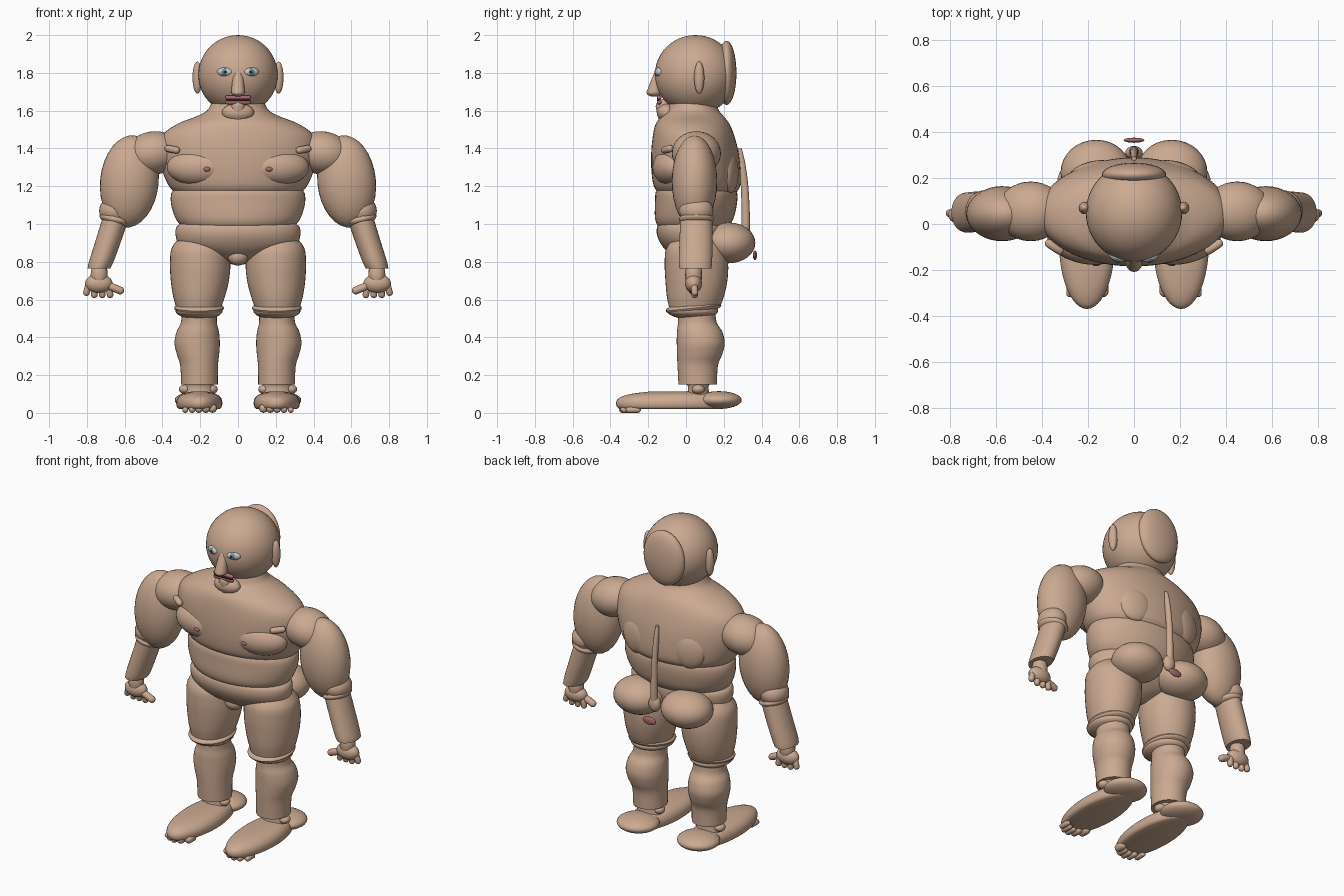
import bpy, bmesh, math
from mathutils import Vector, Matrix


def material(name, r, g, b):
    m = bpy.data.materials.new(name)
    m.diffuse_color = (r, g, b, 1)
    return m


SKIN = material("skin", 0.60, 0.40, 0.285)
PINK = material("pink", 0.42, 0.14, 0.16)
WHITE = material("eye_white", 0.85, 0.87, 0.88)
BLUE = material("iris_blue", 0.10, 0.30, 0.42)
DARK = material("dark", 0.02, 0.02, 0.02)


def finish(name, bm, mat):
    bmesh.ops.recalc_face_normals(bm, faces=bm.faces)
    me = bpy.data.meshes.new(name)
    bm.to_mesh(me)
    bm.free()
    me.materials.append(mat)
    ob = bpy.data.objects.new(name, me)
    bpy.context.collection.objects.link(ob)
    bpy.context.view_layer.objects.active = ob
    bpy.ops.object.select_all(action='DESELECT')
    ob.select_set(True)
    bpy.ops.object.shade_smooth_by_angle(angle=math.radians(40))
    return ob


def ball(name, c, r, mat=SKIN, rot=(0, 0, 0), seg=32):
    """Ellipsoid with centre c, radii r, rotated by degrees."""
    bm = bmesh.new()
    bmesh.ops.create_uvsphere(bm, u_segments=seg, v_segments=seg // 2, radius=1)
    m = Matrix.Translation(c)
    for axis, a in zip("XYZ", rot):
        m = m @ Matrix.Rotation(math.radians(a), 4, axis)
    bm.transform(m @ Matrix.Diagonal((*r, 1)))
    return finish(name, bm, mat)


def spline(pts, steps):
    """Catmull-Rom interpolation of tuples."""
    pts = [Vector(p) for p in pts]
    out = []
    for i in range(len(pts) - 1):
        p0, p1, p2, p3 = (pts[max(i - 1, 0)], pts[i], pts[i + 1], pts[min(i + 2, len(pts) - 1)])
        for k in range(steps):
            t = k / steps
            out.append(0.5 * (2 * p1 + (p2 - p0) * t + (2 * p0 - 5 * p1 + 4 * p2 - p3) * t * t
                              + (3 * p1 - p0 - 3 * p2 + p3) * t ** 3))
    return out + [pts[-1]]


def loft(name, rings, mat=SKIN, s=1, steps=5, seg=40):
    """Stacked oval rings (z, centre x, centre y, radius x, radius y), capped."""
    bm = bmesh.new()
    loops = []
    for z, cx, cy, rx, ry in spline(rings, steps):
        loops.append([bm.verts.new((s * cx + rx * math.cos(a), cy + ry * math.sin(a), z))
                      for a in (2 * math.pi * i / seg for i in range(seg))])
    for a, b in zip(loops, loops[1:]):
        for i in range(seg):
            j = (i + 1) % seg
            bm.faces.new((a[i], a[j], b[j], b[i]))
    bm.faces.new(loops[0])
    bm.faces.new(loops[-1])
    return finish(name, bm, mat)


def limb(name, a, b, r, mat=SKIN):
    """Rounded capsule-like ellipsoid from a to b."""
    a, b = Vector(a), Vector(b)
    bm = bmesh.new()
    bmesh.ops.create_uvsphere(bm, u_segments=16, v_segments=12, radius=r)
    h = (b - a).length / 2 - r
    for v in bm.verts:
        v.co.z += h if v.co.z > 0.001 else -h if v.co.z < -0.001 else 0
    q = (b - a).to_track_quat('Z', 'Y').to_matrix().to_4x4()
    bm.transform(Matrix.Translation((a + b) / 2) @ q)
    return finish(name, bm, mat)


# head and face
ball("head", (0, 0.05, 1.79), (0.21, 0.215, 0.21), seg=48)
ball("back_of_head", (0, 0.215, 1.80), (0.14, 0.052, 0.17))
loft("nose", [(1.675, 0, -0.165, 0.012, 0.02), (1.69, 0, -0.17, 0.034, 0.038),
              (1.72, 0, -0.165, 0.034, 0.036), (1.78, 0, -0.152, 0.026, 0.025),
              (1.82, 0, -0.145, 0.012, 0.012)], seg=20)
ball("chin", (0, -0.105, 1.59), (0.085, 0.05, 0.05))
limb("chin_tip", (0, -0.1, 1.535), (0, -0.13, 1.66), 0.04)
for part, z in (("upper_lip", 1.669), ("lower_lip", 1.645)):
    limb(part, (-0.068, -0.142, z), (0.068, -0.142, z), 0.0125, PINK)
limb("mouth_line", (-0.064, -0.146, 1.657), (0.064, -0.146, 1.657), 0.009, DARK)

# torso: chest, waist and pelvis
loft("chest", [(1.64, 0, 0.035, 0.14, 0.125), (1.60, 0, 0.035, 0.165, 0.14),
               (1.57, 0, 0.035, 0.22, 0.165), (1.53, 0, 0.035, 0.32, 0.195),
               (1.47, 0, 0.04, 0.40, 0.215), (1.38, 0, 0.047, 0.42, 0.231),
               (1.28, 0, 0.053, 0.40, 0.236), (1.20, 0, 0.058, 0.365, 0.228),
               (1.16, 0, 0.06, 0.325, 0.2)], seg=56)
loft("waist", [(1.21, 0, 0.055, 0.31, 0.19), (1.17, 0, 0.055, 0.35, 0.215),
               (1.11, 0, 0.053, 0.355, 0.217), (1.04, 0, 0.045, 0.335, 0.21),
               (1.00, 0, 0.04, 0.31, 0.195), (0.97, 0, 0.04, 0.28, 0.17)], seg=56)
loft("pelvis", [(1.01, 0, 0.035, 0.29, 0.17), (0.985, 0, 0.035, 0.325, 0.188),
                (0.94, 0, 0.035, 0.33, 0.188), (0.89, 0, 0.04, 0.31, 0.17),
                (0.85, 0, 0.045, 0.24, 0.14), (0.81, 0, 0.05, 0.10, 0.09),
                (0.785, 0, 0.05, 0.03, 0.03)], seg=56)
ball("groin", (0, -0.04, 0.83), (0.055, 0.05, 0.05))

# spine and tailbone
spine = [(0.93, 0, 0.315, 0.022, 0.022), (1.05, 0, 0.316, 0.02, 0.022), (1.2, 0, 0.31, 0.017, 0.02),
         (1.32, 0, 0.296, 0.015, 0.018), (1.40, 0, 0.285, 0.01, 0.01)]
loft("spine", spine, seg=16)
ball("tailbone", (0, 0.31, 0.92), (0.038, 0.03, 0.05))
ball("tail_disc", (0, 0.365, 0.834), (0.045, 0.011, 0.025), PINK)

for s, side in ((-1, "left"), (1, "right")):
    def P(x, y, z):
        return (s * x, y, z)

    # face sides
    ball("ear_" + side, P(0.215, 0.07, 1.775), (0.026, 0.027, 0.085))
    ball("eye_" + side, P(0.07, -0.142, 1.805), (0.042, 0.022, 0.024), WHITE, (0, 0, s * 18))
    ball("iris_" + side, P(0.068, -0.156, 1.805), (0.02, 0.010, 0.02), BLUE, seg=16)
    ball("pupil_" + side, P(0.068, -0.163, 1.805), (0.009, 0.005, 0.009), DARK, seg=12)

    # chest and back details
    ball("pectoral_" + side, P(0.215, -0.085, 1.30), (0.165, 0.088, 0.095), rot=(0, 0, s * 12))
    ball("chest_dot_" + side, P(0.165, -0.172, 1.29), (0.019, 0.012, 0.013), PINK)
    limb("collarbone_" + side, P(0.31, -0.125, 1.388), P(0.385, -0.075, 1.402), 0.019)
    ball("shoulder_blade_" + side, P(0.19, 0.235, 1.27), (0.095, 0.036, 0.105), rot=(0, 0, -s * 16))
    ball("buttock_" + side, P(0.165, 0.225, 0.90), (0.155, 0.142, 0.108))

    # arm
    ball("shoulder_" + side, P(0.45, 0.055, 1.375), (0.15, 0.13, 0.115), rot=(0, s * 10, 0))
    ball("upper_arm_" + side, P(0.575, 0.045, 1.225), (0.155, 0.12, 0.245), rot=(0, -s * 6, 0))
    ball("elbow_" + side, P(0.655, 0.055, 1.07), (0.08, 0.09, 0.075))
    ball("elbow_ring_" + side, P(0.65, 0.055, 1.025), (0.085, 0.092, 0.035), rot=(0, -s * 14, 0))
    loft("forearm_" + side, [(1.04, 0.645, 0.055, 0.07, 0.085), (0.9, 0.69, 0.053, 0.068, 0.088),
                             (0.80, 0.724, 0.05, 0.065, 0.088), (0.765, 0.736, 0.05, 0.06, 0.085)],
         s=s, seg=32)
    limb("wrist_" + side, P(0.735, 0.04, 0.79), P(0.735, 0.04, 0.67), 0.045)
    ball("palm_" + side, P(0.737, 0.04, 0.685), (0.073, 0.045, 0.05))
    for i in range(4):
        x = 0.685 + 0.034 * i
        limb(f"finger_{i + 1}_{side}", P(x, 0.042, 0.69), P(x + 0.01 * (i - 1), 0.048, 0.608 + 0.012 * (i == 3)), 0.018)
    limb("thumb_" + side, P(0.70, 0.035, 0.68), P(0.605, 0.035, 0.64), 0.021)

    # leg
    loft("thigh_" + side, [(0.93, 0.20, 0.05, 0.11, 0.11), (0.87, 0.20, 0.05, 0.152, 0.155),
                           (0.79, 0.20, 0.055, 0.16, 0.168), (0.70, 0.202, 0.055, 0.154, 0.164),
                           (0.62, 0.206, 0.05, 0.138, 0.152), (0.56, 0.208, 0.045, 0.12, 0.135)], s=s)
    ball("knee_ring_" + side, P(0.206, 0.04, 0.555), (0.132, 0.148, 0.034), rot=(6, 0, 0))
    ball("knee_" + side, P(0.206, 0.035, 0.54), (0.125, 0.135, 0.045))
    loft("calf_" + side, [(0.55, 0.205, 0.055, 0.095, 0.10), (0.48, 0.207, 0.06, 0.095, 0.102),
                          (0.43, 0.213, 0.072, 0.112, 0.12), (0.37, 0.216, 0.078, 0.12, 0.127),
                          (0.31, 0.212, 0.072, 0.112, 0.12), (0.25, 0.206, 0.062, 0.1, 0.107),
                          (0.15, 0.204, 0.062, 0.097, 0.102)], s=s)
    loft("ankle_" + side, [(0.17, 0.206, 0.065, 0.08, 0.075), (0.14, 0.206, 0.065, 0.075, 0.055),
                           (0.09, 0.206, 0.065, 0.08, 0.06)], s=s, seg=24)
    for k in (-1, 1):
        ball(f"ankle_bone_{k + 1}_{side}", P(0.21 + k * 0.07, 0.065, 0.125), (0.033, 0.035, 0.025), seg=20)

    # foot: flat oval slab, heel and toes
    loft("foot_" + side, [(0.02, 0.205, -0.08, 0.105, 0.265), (0.03, 0.205, -0.08, 0.118, 0.284),
                          (0.055, 0.205, -0.08, 0.122, 0.29), (0.08, 0.205, -0.075, 0.113, 0.278),
                          (0.10, 0.205, -0.06, 0.09, 0.235), (0.112, 0.205, -0.05, 0.045, 0.15)],
         s=s, steps=3, seg=48)
    ball("heel_" + side, P(0.21, 0.175, 0.068), (0.125, 0.12, 0.047))
    for i in range(5):
        x = 0.135 + 0.036 * i
        y = -0.315 + 0.009 * (i - 2) ** 2
        r = 0.024 - 0.002 * i
        limb(f"toe_{i + 1}_{side}", P(x, y + 0.04, r), P(x, y - 0.04, r), r)
